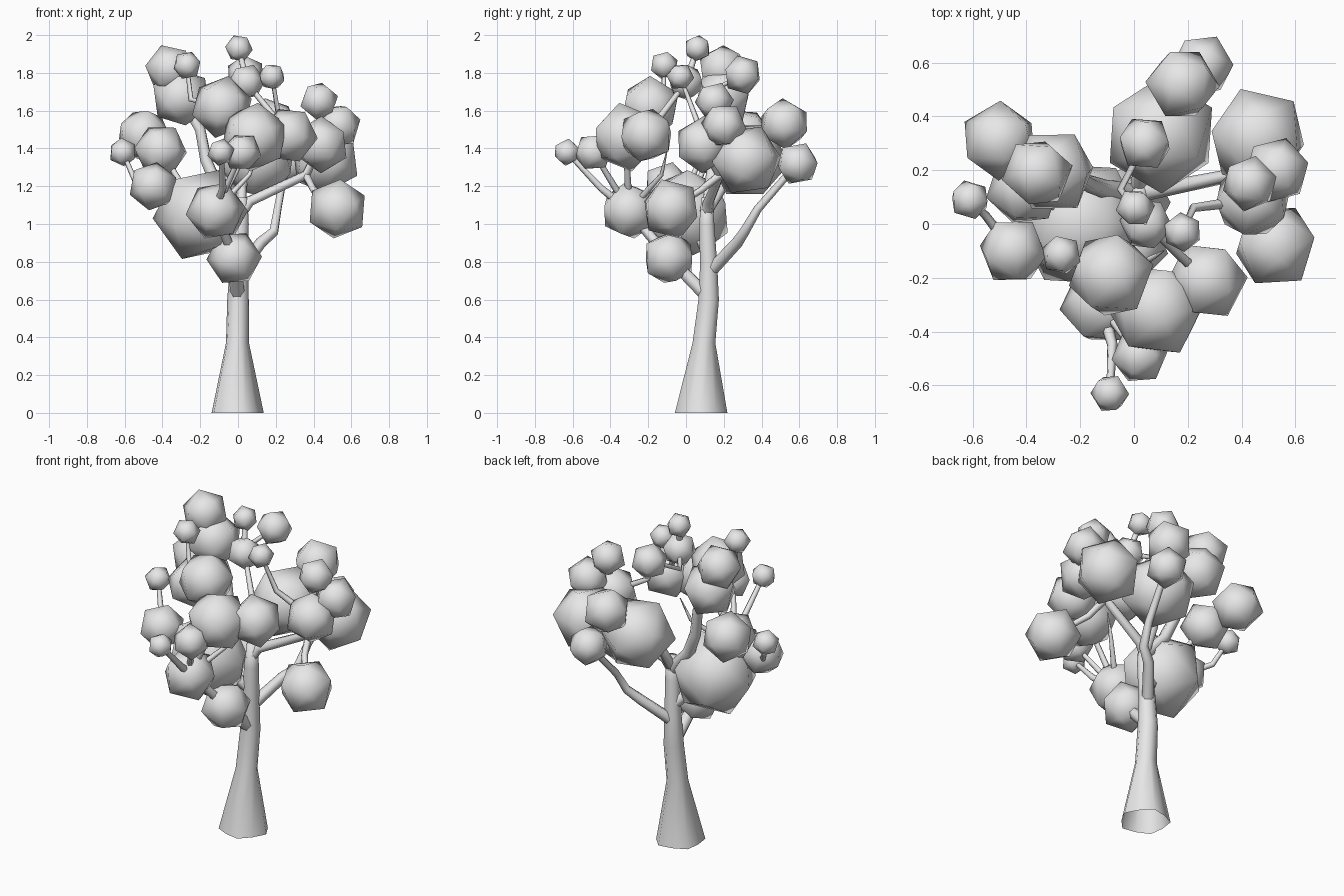
import bpy
import bmesh
import math
import random
from mathutils import Euler, Vector

random.seed(4)

default_cube = bpy.data.objects.get("Cube")
if default_cube:
    bpy.data.objects.remove(default_cube, do_unlink=True)

grey = bpy.data.materials.new("plain light grey")
grey.use_nodes = True
grey_colour = (0.8, 0.8, 0.8, 1.0)
grey.diffuse_color = grey_colour
grey.node_tree.nodes["Principled BSDF"].inputs["Base Color"].default_value = grey_colour


def add_object(name, mesh):
    """Link a smooth shaded mesh to the scene."""
    mesh.materials.clear()
    mesh.materials.append(grey)
    for face in mesh.polygons:
        face.use_smooth = True
    part = bpy.data.objects.new(name, mesh)
    bpy.context.scene.collection.objects.link(part)


def leaf_ball(name, x, y, z, radius):
    """A twenty-sided clump of leaves, turned at random."""
    bm = bmesh.new()
    bmesh.ops.create_icosphere(bm, subdivisions=1, radius=radius * 1.06)
    turn = Euler([random.uniform(0, math.tau) for axis in "xyz"])
    bmesh.ops.rotate(bm, verts=bm.verts, matrix=turn.to_matrix())
    bmesh.ops.translate(bm, verts=bm.verts, vec=(x, y, z))
    mesh = bpy.data.meshes.new(name)
    bm.to_mesh(mesh)
    bm.free()
    add_object(name, mesh)


def limb(name, points, start_radius, end_radius):
    """A tapering tube along a path."""
    curve = bpy.data.curves.new(name + "_path", "CURVE")
    curve.dimensions = "3D"
    curve.bevel_depth = 1.0
    curve.bevel_resolution = 1
    spline = curve.splines.new("POLY")
    spline.points.add(len(points) - 1)
    for index, (target, point) in enumerate(zip(spline.points, points)):
        share = index / (len(points) - 1)
        target.co = (*point, 1.0)
        target.radius = start_radius + (end_radius - start_radius) * share
    path = bpy.data.objects.new(name + "_path", curve)
    bpy.context.scene.collection.objects.link(path)
    bpy.context.view_layer.update()
    evaluated = path.evaluated_get(bpy.context.evaluated_depsgraph_get())
    mesh = bpy.data.meshes.new_from_object(evaluated)
    bpy.data.objects.remove(path, do_unlink=True)
    add_object(name, mesh)


# Leaf clumps: x, y, z, radius
LEAVES = {
    "front_low": (-.02, -.09, .82, .14),
    "front_hub": (-.12, -.3, 1.07, .15),
    "front_tip": (-.09, -.63, 1.38, .07),
    "front_mid": (.02, -.49, 1.38, .1),
    "front_large": (.085, -.32, 1.46, .175),
    "front_top": (-.085, -.19, 1.62, .158),
    "front_left": (.27, -.21, 1.47, .145),
    "side_large": (-.2, 0, 1.05, .24),
    "side_low": (-.45, -.1, 1.2, .125),
    "side_tip": (-.61, .09, 1.38, .073),
    "side_mid": (-.41, .13, 1.39, .135),
    "side_back": (-.5, .31, 1.47, .14),
    "crown_large": (-.3, .195, 1.67, .153),
    "crown_upper": (-.36, .19, 1.82, .127),
    "crown_tip": (-.27, -.115, 1.84, .073),
    "peak_tip": (.005, .06, 1.93, .07),
    "peak_mid": (.045, 0, 1.75, .095),
    "peak_back": (.04, .3, 1.79, .1),
    "back_large": (.1, .33, 1.34, .205),
    "back_upper": (.18, .52, 1.53, .133),
    "back_low": (.255, .59, 1.32, .112),
    "left_large": (.46, .32, 1.34, .182),
    "left_outer": (.53, .2, 1.52, .118),
    "left_upper": (.43, .15, 1.65, .1),
    "left_mid": (.44, .09, 1.42, .143),
    "left_low": (.525, -.08, 1.08, .155),
    "left_tip": (.18, -.03, 1.78, .07),
}
for part, values in LEAVES.items():
    leaf_ball(part + "_leaves", *values)


def centre(part):
    return Vector(LEAVES[part][:3])


# Trunk: fluted rings, open at the bottom (x, y, z, radius, flute depth)
RINGS = [
    (-.01, .08, 0, .138, .06),
    (-.005, .095, .37, .061, .04),
    (0, .12, .6, .057, 0),
    (.005, .12, .78, .048, 0),
    (.015, .11, 1.0, .042, 0),
    (.02, .11, 1.14, .03, 0),
]
SIDES = 10
bm = bmesh.new()
previous = None
for x, y, z, radius, flute in RINGS:
    ring = []
    for side in range(SIDES):
        angle = math.tau * side / SIDES
        reach = radius * (1 + flute * (-1) ** side)
        ring.append(bm.verts.new((x + reach * math.cos(angle), y + reach * math.sin(angle), z)))
    if previous:
        for side in range(SIDES):
            after = (side + 1) % SIDES
            bm.faces.new((previous[side], previous[after], ring[after], ring[side]))
    previous = ring
bm.faces.new(previous)
trunk_mesh = bpy.data.meshes.new("trunk")
bm.to_mesh(trunk_mesh)
bm.free()
add_object("trunk", trunk_mesh)

# Main boughs
fork = Vector((.015, .11, 1.06))
crown_bend = Vector((-.17, .15, 1.34))
left_bend = Vector((.36, .18, 1.26))
back_bend = Vector((.21, .38, 1.08))
limb("front_bough", [(0, .13, .6), (-.01, .02, .71), centre("front_low")], .04, .032)
limb("front_upper_bough", [centre("front_low"), centre("front_hub")], .03, .025)
limb("side_bough", [(0, .12, .85), centre("side_large")], .035, .03)
limb("crown_bough", [fork, (-.11, .13, 1.2), crown_bend, (-.2, .17, 1.5), centre("crown_large")], .038, .027)
limb("left_bough", [fork, (.06, .12, 1.12), left_bend, centre("left_mid")], .035, .021)
limb("back_bough", [(0, .12, .74), (.12, .27, .9), (.19, .31, .96), back_bend, centre("back_low")], .035, .018)
limb("back_upper_bough", [fork, (.02, .2, 1.2), centre("back_large")], .03, .022)
limb("bare_twig", [centre("front_hub"), (.06, -.13, 1.26), (.11, -.1, 1.39)], .02, .003)

# Twigs joining one clump to the next
TWIGS = [
    ("front_hub", "front_mid"),
    ("front_hub", "front_large"), ("front_large", "front_top"),
    ("front_large", "front_left"), ("side_large", "side_low"),
    ("side_large", "side_mid"), ("side_mid", "side_back"),
    ("crown_large", "crown_upper"), ("peak_mid", "peak_tip"),
    ("front_left", "peak_mid"),
    ("back_large", "back_upper"), ("left_mid", "left_large"),
    ("left_mid", "left_outer"), ("left_mid", "left_upper"),
]
for start, end in TWIGS:
    limb(end + "_twig", [centre(start), centre(end)], .02, .013)

# Bent twigs reaching the outlying clumps
limb("front_tip_twig", [centre("front_hub"), (-.08, -.45, 1.19), centre("front_tip")], .026, .013)
limb("left_low_twig", [left_bend, (.4, .08, 1.18), centre("left_low")], .022, .016)
limb("left_tip_twig", [centre("left_mid"), (.22, .06, 1.54), centre("left_tip")], .022, .01)
limb("side_tip_twig", [centre("side_low"), (-.55, .03, 1.24), centre("side_tip")], .02, .012)
limb("crown_tip_twig", [centre("front_top"), (-.25, -.12, 1.66), centre("crown_tip")], .02, .011)
limb("peak_back_twig", [centre("peak_mid"), (-.05, .13, 1.7), centre("peak_back")], .016, .012)
